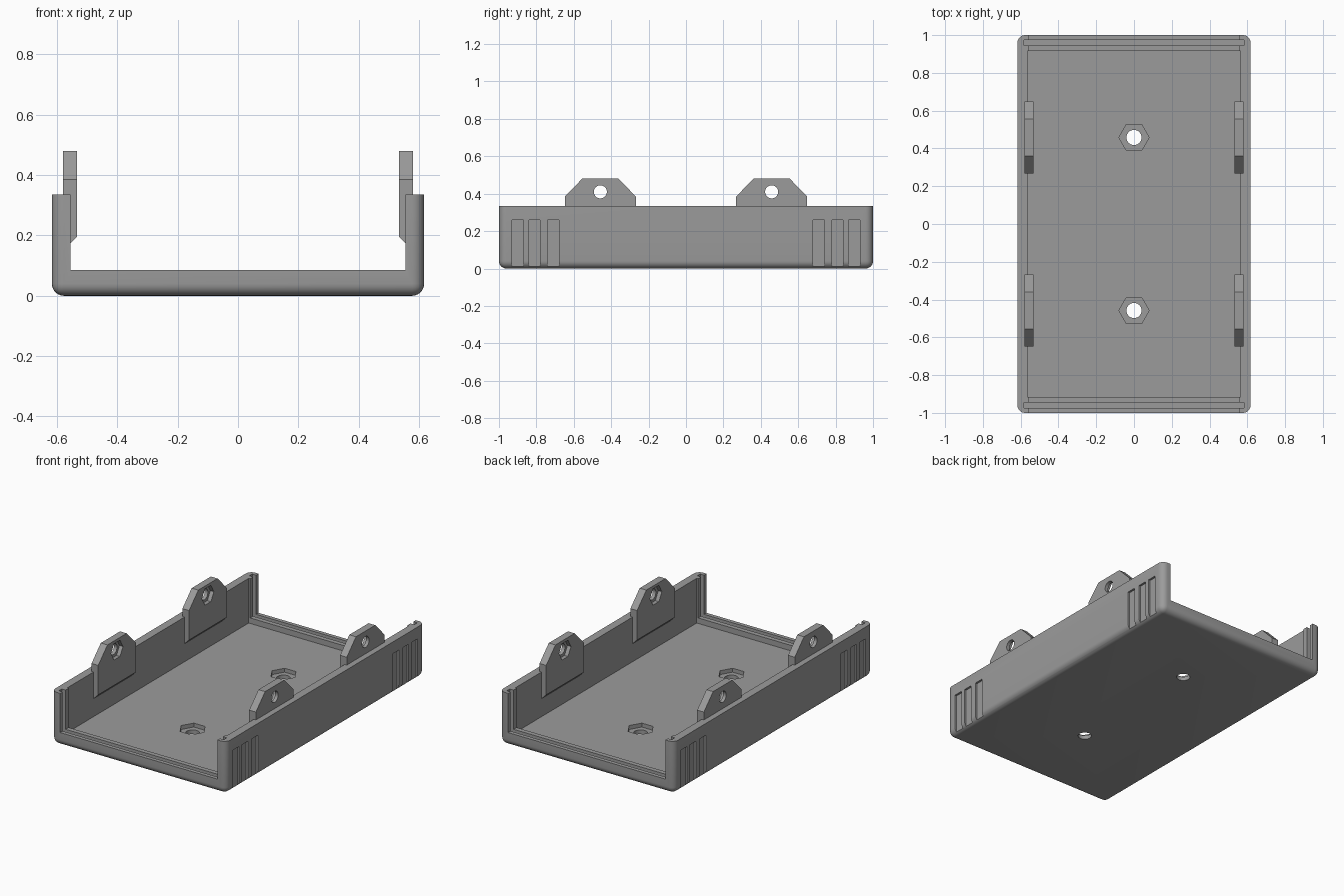
import bpy, bmesh, math
from mathutils import Matrix

if "Cube" in bpy.data.objects:
    bpy.data.objects.remove(bpy.data.objects["Cube"])

grey = bpy.data.materials.new("plain grey")
grey.diffuse_color = (0.33, 0.33, 0.33, 1)
grey.use_nodes = True
grey.node_tree.nodes["Principled BSDF"].inputs["Base Color"].default_value = grey.diffuse_color


def make_object(name, bm):
    bmesh.ops.recalc_face_normals(bm, faces=bm.faces)
    mesh = bpy.data.meshes.new(name)
    bm.to_mesh(mesh)
    bm.free()
    mesh.materials.append(grey)
    obj = bpy.data.objects.new(name, mesh)
    bpy.context.collection.objects.link(obj)
    return obj


def box_bm(x0, x1, y0, y1, z0, z1):
    bm = bmesh.new()
    m = Matrix.Translation(((x0 + x1) / 2, (y0 + y1) / 2, (z0 + z1) / 2)) @ \
        Matrix.Diagonal((x1 - x0, y1 - y0, z1 - z0, 1))
    bmesh.ops.create_cube(bm, size=1, matrix=m)
    return bm


def box(*dims):
    return make_object("cutter", box_bm(*dims))


def prism(sides, radius, depth, centre, along_x=False):
    bm = bmesh.new()
    m = Matrix.Translation(centre)
    if along_x:
        m = m @ Matrix.Rotation(math.pi / 2, 4, 'Y')
    bmesh.ops.create_cone(bm, cap_ends=True, segments=sides, radius1=radius,
                          radius2=radius, depth=depth, matrix=m)
    return make_object("cutter", bm)


def hex_z(radius, depth, centre):
    obj = prism(6, radius, depth, (0, 0, 0))
    obj.data.transform(Matrix.Translation(centre) @ Matrix.Rotation(math.pi / 6, 4, 'Z'))
    return obj


def cut(obj, cutters):
    for c in cutters:
        mod = obj.modifiers.new("cut", 'BOOLEAN')
        mod.operation, mod.solver, mod.object = 'DIFFERENCE', 'EXACT', c
    bpy.context.view_layer.update()
    dg = bpy.context.evaluated_depsgraph_get()
    mesh = bpy.data.meshes.new_from_object(obj.evaluated_get(dg))
    obj.modifiers.clear()
    obj.data = mesh
    for c in cutters:
        bpy.data.objects.remove(c)


def smooth(obj):
    bpy.ops.object.select_all(action='DESELECT')
    obj.select_set(True)
    bpy.context.view_layer.objects.active = obj
    bpy.ops.object.shade_smooth_by_angle(angle=math.radians(30))


W, H, HOLE_Y = 0.617, 0.335, 0.458

# Tray shell: a block with rounded bottom and corner edges
bm = box_bm(-W, W, -1, 1, 0, H)
edges = [e for e in bm.edges if not all(v.co.z > H - 0.01 for v in e.verts)]
bmesh.ops.bevel(bm, geom=edges, offset=0.04, segments=6, profile=0.5, affect='EDGES')
tray = make_object("tray", bm)

# Cavity and the open ends above the low lips
cutters = [box(-0.565, 0.565, -0.915, 0.915, 0.05, 0.6),
           box(-0.555, 0.555, -1.2, 1.2, 0.085, 0.6)]
for s in (-1, 1):
    # End panel slot
    y0, y1 = sorted((s * 0.945, s * 0.975))
    cutters.append(box(-0.582, 0.582, y0, y1, 0.06, 0.6))
    # Floor nut recess and screw hole
    cutters.append(hex_z(0.08, 0.1, (0, s * HOLE_Y, 0.075)))
    cutters.append(prism(32, 0.04, 0.3, (0, s * HOLE_Y, 0)))
    # Finger grip grooves at each corner
    for sx in (-1, 1):
        for gy in (0.71, 0.81, 0.90):
            x0, x1 = sorted((sx * (W - 0.013), sx * 0.7))
            cutters.append(box(x0, x1, s * gy - 0.03, s * gy + 0.03, -0.1, 0.26))
cut(tray, cutters)
smooth(tray)

# Screw tabs on the inner side walls
profile = [(-0.19, 0.15), (0.19, 0.15), (0.19, 0.385), (0.097, 0.48),
           (-0.097, 0.48), (-0.19, 0.385)]
for sx, side in ((-1, "left"), (1, "right")):
    for sy, end in ((-1, "front"), (1, "back")):
        yc = sy * HOLE_Y
        bm = bmesh.new()
        inner, outer = sx * 0.533, sx * 0.58
        # The inner bottom edge is raised to give a sloped foot
        a = [bm.verts.new((inner, yc + y, z + (0.047 if z < 0.2 else 0))) for y, z in profile]
        b = [bm.verts.new((outer, yc + y, z)) for y, z in profile]
        bm.faces.new(a)
        bm.faces.new(b)
        for i in range(6):
            j = (i + 1) % 6
            bm.faces.new((a[i], a[j], b[j], b[i]))
        tab = make_object(f"{side}_{end}_tab", bm)
        cut(tab, [prism(6, 0.06, 0.05, (inner, yc, 0.41), True),
                  prism(32, 0.035, 0.3, (inner, yc, 0.41), True)])
        smooth(tab)
